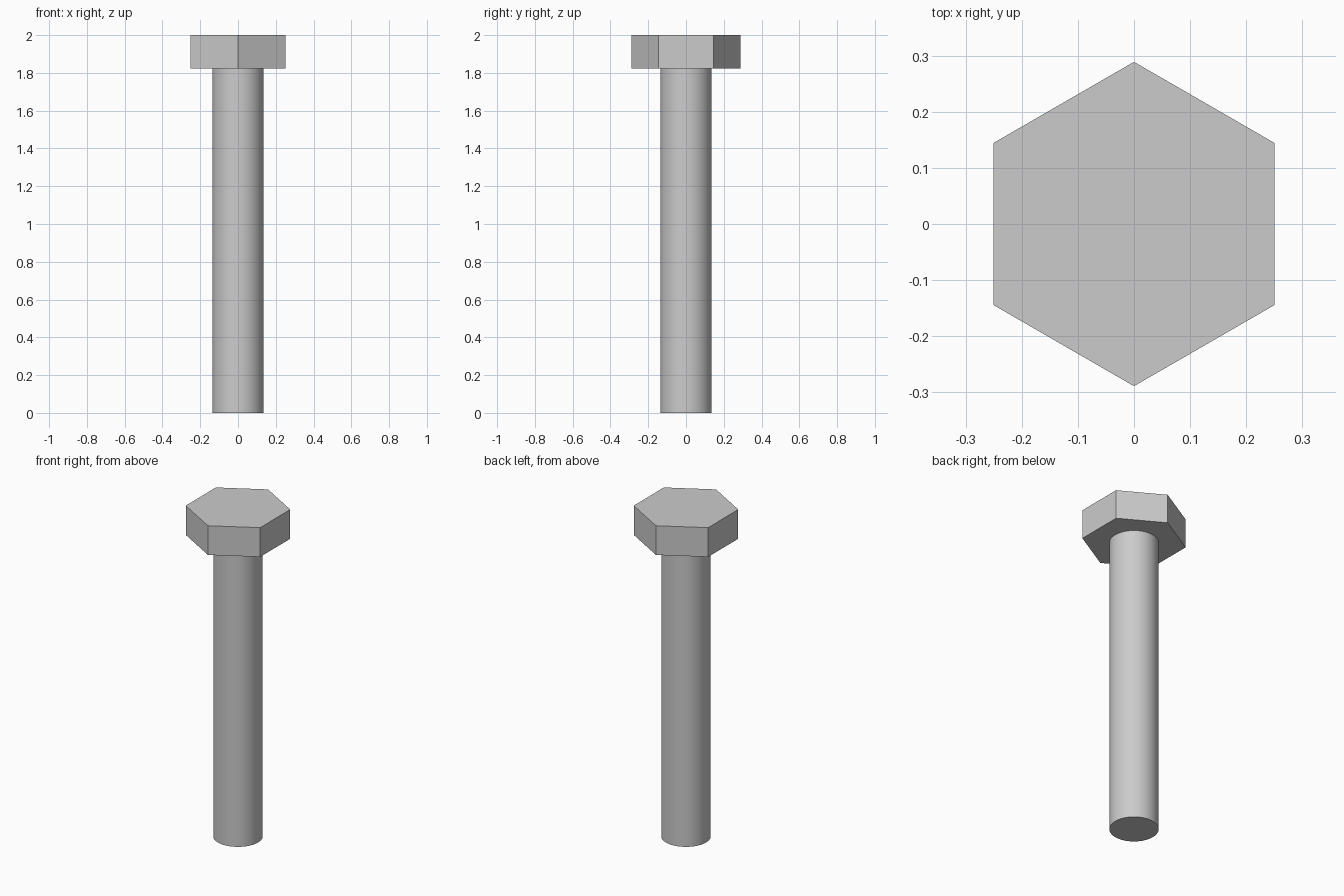
import bpy
import math

cube = bpy.data.objects.get("Cube")
if cube:
    bpy.data.objects.remove(cube, do_unlink=True)

# Plain grey metal
steel = bpy.data.materials.new("grey steel")
steel.use_nodes = True
colour = (0.6, 0.6, 0.6, 1)
steel.diffuse_color = colour
steel.node_tree.nodes["Principled BSDF"].inputs["Base Color"].default_value = colour


def prism(name, sides, radius, bottom, top):
    """Upright prism with one corner pointing along y."""
    bpy.ops.mesh.primitive_cylinder_add(
        vertices=sides, radius=radius, depth=top - bottom,
        location=(0, 0, (bottom + top) / 2))
    part = bpy.context.object
    part.name = name
    part.data.materials.append(steel)
    return part


HEAD_BOTTOM = 1.822

# Round shank, smooth around the side with sharp rims
prism("shank", 64, 0.136, 0, HEAD_BOTTOM)
bpy.ops.object.shade_smooth_by_angle(angle=math.radians(30))

# Hexagonal head
prism("hex_head", 6, 0.289, HEAD_BOTTOM, 2)
